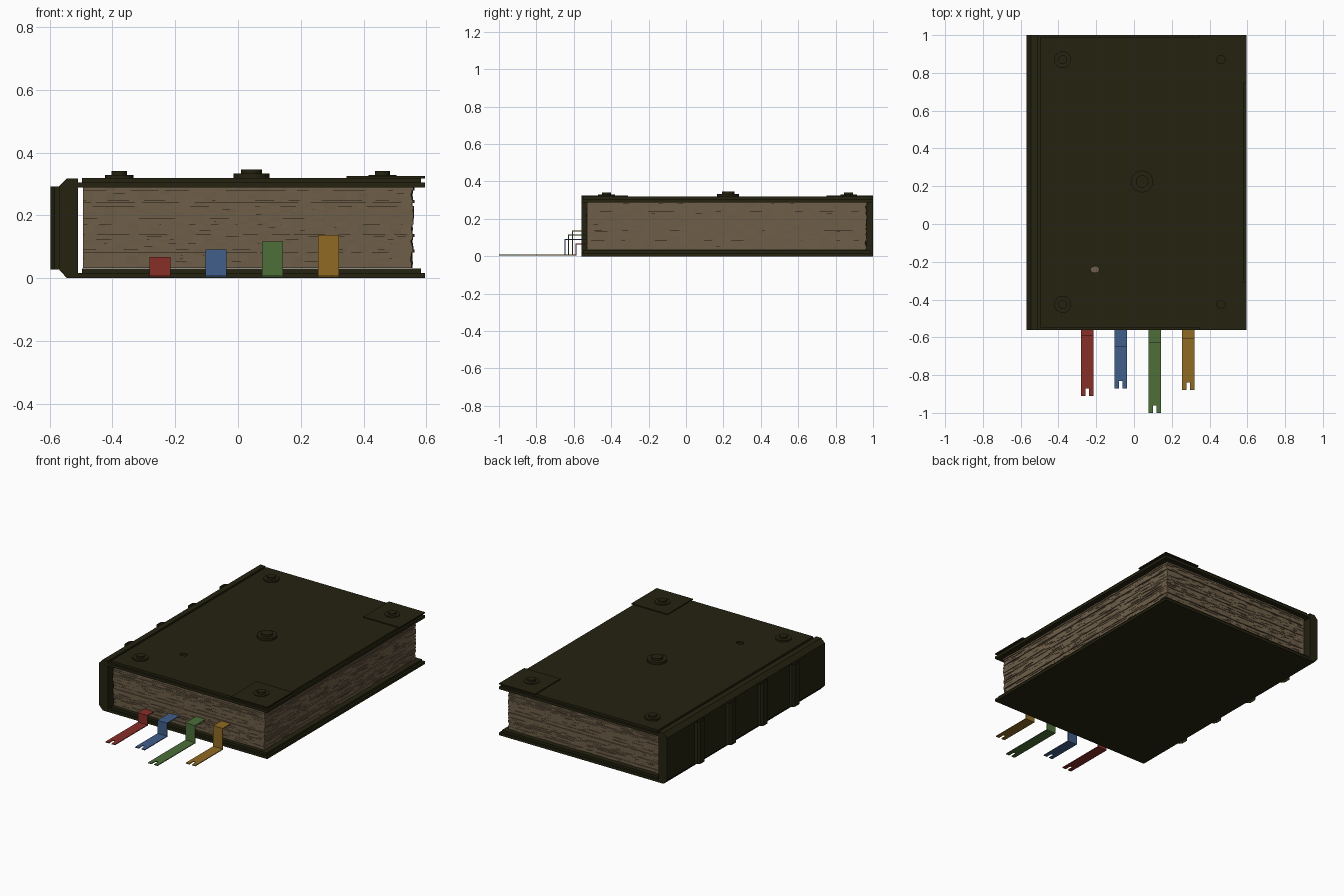
import bpy, bmesh, math, random
from mathutils import Vector

random.seed(4)
if "Cube" in bpy.data.objects:
    bpy.data.objects.remove(bpy.data.objects["Cube"])


def material(name, rgb):
    """Flat material from display values, converted to linear."""
    lin = [((c / 255 + 0.055) / 1.055) ** 2.4 for c in rgb]
    m = bpy.data.materials.new(name)
    m.use_nodes = True
    m.diffuse_color = (*lin, 1)
    bsdf = m.node_tree.nodes["Principled BSDF"]
    bsdf.inputs["Base Color"].default_value = (*lin, 1)
    bsdf.inputs["Roughness"].default_value = 0.8
    return m


leather = material("dark olive leather", (36, 34, 16))
paper = material("aged paper", (110, 94, 72))
red = material("red ribbon", (135, 46, 40))
blue = material("blue ribbon", (64, 94, 138))
green = material("green ribbon", (76, 110, 56))
gold = material("gold ribbon", (144, 107, 36))


def finish(bm, name, mat):
    bmesh.ops.recalc_face_normals(bm, faces=bm.faces)
    me = bpy.data.meshes.new(name)
    bm.to_mesh(me)
    bm.free()
    me.materials.append(mat)
    ob = bpy.data.objects.new(name, me)
    bpy.context.scene.collection.objects.link(ob)
    return ob


def prism(bm, points, offset):
    """Extrude a closed outline along an offset."""
    face = bm.faces.new([bm.verts.new(p) for p in points])
    ext = bmesh.ops.extrude_face_region(bm, geom=[face], use_keep_orig=True)
    moved = [g for g in ext["geom"] if isinstance(g, bmesh.types.BMVert)]
    bmesh.ops.translate(bm, verts=moved, vec=Vector(offset))


def slab(bm, x0, x1, y0, y1, z0, z1):
    prism(bm, [(x0, y0, z0), (x1, y0, z0), (x1, y1, z0), (x0, y1, z0)], (0, 0, z1 - z0))


FRONT, BACK, RIM = -0.56, 1.0, 0.595
LENGTH = BACK - FRONT

# Covers: a board with a slightly smaller layer on top
covers = {}
for name, base in (("bottom_cover", 0.0), ("top_cover", 0.288)):
    for part, inset, x0, z in (("board", 0, -0.51, base), ("panel", 0.012, -0.497, base + 0.017)):
        bm = bmesh.new()
        slab(bm, x0, RIM - inset, FRONT + inset, BACK - inset, z, z + 0.017 - inset / 4)
        covers[name + part] = finish(bm, name + "_" + part, leather)

# Small ragged hole through the top cover
bm = bmesh.new()
hole = []
for i in range(12):
    a, r = i * math.tau / 12, random.uniform(0.017, 0.024)
    hole.append((-0.205 + 1.1 * r * math.cos(a), -0.24 + 0.9 * r * math.sin(a), 0.25))
prism(bm, hole, (0, 0, 0.1))
cutter = finish(bm, "hole_cutter", leather)
cutter.hide_render = True
for key in ("top_coverboard", "top_coverpanel"):
    ob = covers[key]
    mod = ob.modifiers.new("hole", "BOOLEAN")
    mod.object, mod.operation, mod.solver = cutter, "DIFFERENCE", "EXACT"
    bpy.context.view_layer.objects.active = ob
    bpy.ops.object.modifier_apply(modifier=mod.name)
bpy.data.objects.remove(cutter)

# Spine with chamfered outer edges
bm = bmesh.new()
profile = [(-0.51, 0), (-0.545, 0), (-0.57, 0.028), (-0.57, 0.292), (-0.545, 0.318), (-0.51, 0.318)]
prism(bm, [(x, FRONT, z) for x, z in profile], (0, LENGTH, 0))
finish(bm, "spine", leather)

# Raised bands, open at top and bottom
for i in range(1, 5):
    bm = bmesh.new()
    y = FRONT + LENGTH * i / 5
    outline = [(-0.57, -0.04), (-0.585, -0.036), (-0.597, -0.02),
               (-0.597, 0.02), (-0.585, 0.036), (-0.57, 0.04)]
    cols = [[bm.verts.new((x, y + d, z)) for z in (0.028, 0.292)] for x, d in outline]
    for a, b in zip(cols, cols[1:]):
        bm.faces.new((a[0], a[1], b[1], b[0]))
    finish(bm, f"spine_band_{i}", leather)

# Pages: stacked leaves with ragged edges on the three open sides
bm = bmesh.new()
LAYERS, STEPS = 26, 30
z, thick = 0.033, 0.256 / LAYERS
px0, px1, py0, py1 = -0.494, 0.556, -0.53, 0.965
for i in range(LAYERS):
    shift = random.uniform(-0.005, 0.003)

    def rough():
        return shift + random.uniform(-0.003, 0.003)
    ts = [k / STEPS for k in range(STEPS)]
    pts = [(px0 + (px1 - px0) * t, py0 - rough(), z) for t in ts]
    pts += [(px1 + rough(), py0 + (py1 - py0) * t, z) for t in ts]
    pts += [(px1 + (px0 - px1) * t, py1 + rough(), z) for t in ts]
    pts.append((px0, py1, z))
    prism(bm, pts, (0, 0, thick))
    z += thick
finish(bm, "pages", paper)

# Corner plates on the opening side of the top cover
for name, y0 in (("front", FRONT), ("back", BACK - 0.25)):
    bm = bmesh.new()
    slab(bm, RIM - 0.25, RIM, y0, y0 + 0.25, 0.318, 0.325)
    finish(bm, f"{name}_corner_plate", leather)


# Two-step studs on the top cover
def stud(name, x, y, r_base, r_top, z_base, z_top):
    bm = bmesh.new()
    for r, top in ((r_base, z_base), (r_top, z_top)):
        ring = [(x + r * math.cos(k * math.tau / 24), y + r * math.sin(k * math.tau / 24), 0.316)
                for k in range(24)]
        prism(bm, ring, (0, 0, top - 0.316))
    finish(bm, name, leather)


stud("centre_stud", 0.043, 0.225, 0.058, 0.033, 0.333, 0.346)
for side, x in (("spine", -0.378), ("opening", 0.46)):
    for end, y in (("front", -0.425), ("back", 0.87)):
        stud(f"{end}_{side}_stud", x, y, 0.045, 0.024, 0.329, 0.341)


# Ribbon bookmarks: out of the pages, down, then forward to a notched end
def ribbon(name, mat, x, top, drop, end):
    bm = bmesh.new()
    w, t, n = 0.033, 0.005, 0.009
    path = [(-0.5, top), (drop, top), (drop, t), (end + 0.04, t),
            (end + 0.04, 0), (drop + t, 0), (drop + t, top - t), (-0.5, top - t)]
    prism(bm, [(x - w, y, z + 0.004) for y, z in path], (2 * w, 0, 0))
    for a, b in ((-w, -n), (n, w)):
        slab(bm, x + a, x + b, end, end + 0.04, 0.004, 0.004 + t)
    finish(bm, name, mat)


ribbon("red_ribbon", red, -0.248, 0.064, -0.59, -0.91)
ribbon("blue_ribbon", blue, -0.07, 0.087, -0.65, -0.87)
ribbon("green_ribbon", green, 0.11, 0.112, -0.63, -1.0)
ribbon("gold_ribbon", gold, 0.288, 0.134, -0.61, -0.88)
